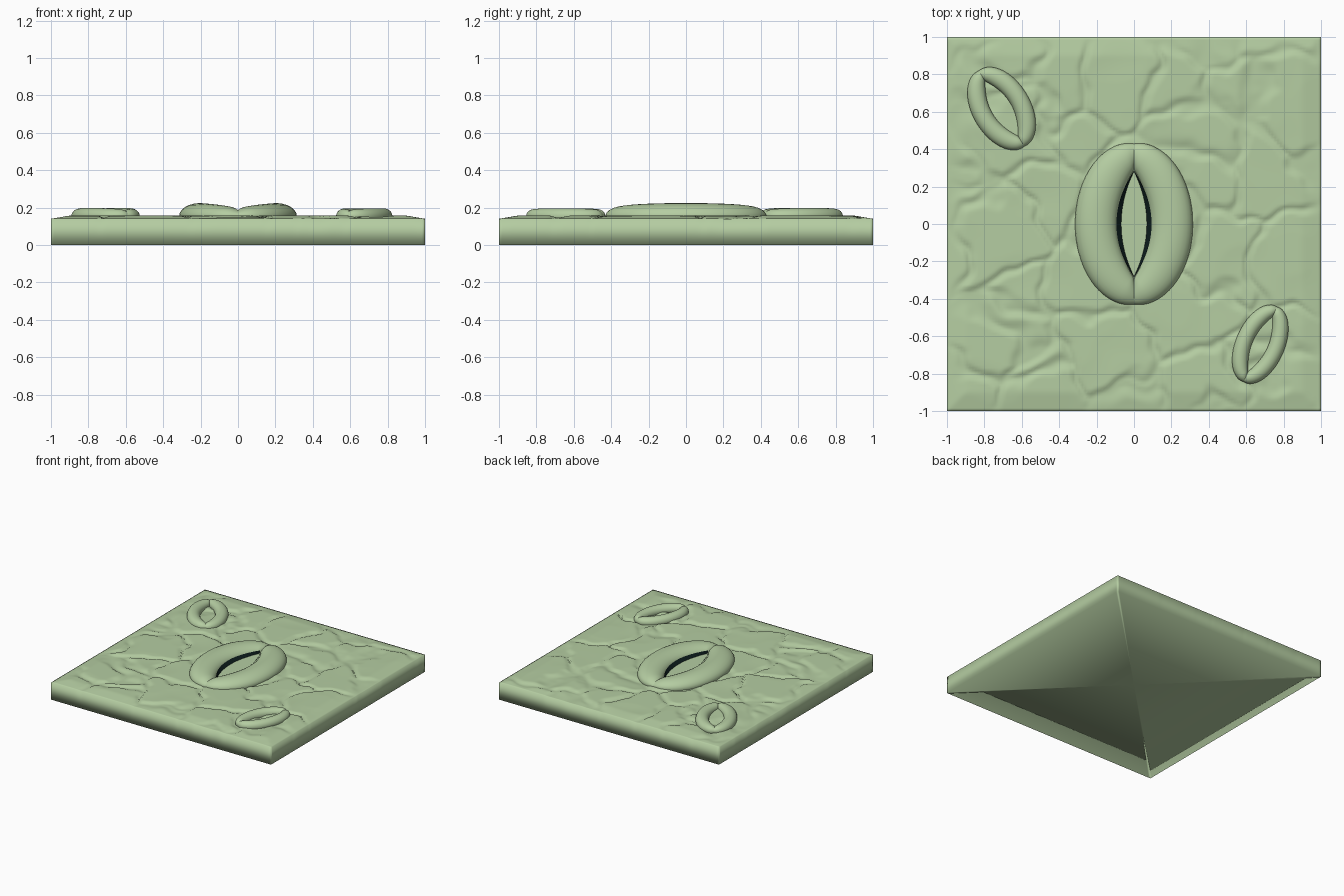
import bpy, bmesh, math
from mathutils import Vector, Matrix, noise

if "Cube" in bpy.data.objects:
    bpy.data.objects.remove(bpy.data.objects["Cube"])


def material(name, rgb):
    m = bpy.data.materials.new(name)
    m.diffuse_color = (*rgb, 1)
    m.use_nodes = True
    m.node_tree.nodes["Principled BSDF"].inputs["Base Color"].default_value = m.diffuse_color
    return m


LEAF = material("leaf green", (0.46, 0.61, 0.36))
DARK = material("pore dark green", (0.004, 0.012, 0.012))


def finish(name, bm, mat):
    bmesh.ops.recalc_face_normals(bm, faces=bm.faces)
    for f in bm.faces:
        f.smooth = True
    me = bpy.data.meshes.new(name)
    bm.to_mesh(me)
    bm.free()
    me.materials.append(mat)
    ob = bpy.data.objects.new(name, me)
    bpy.context.collection.objects.link(ob)
    return ob


def surface_height(x, y):
    # flat plateaus split by thin wandering wrinkles, dropping at the slab edge
    p = Vector((x, y, 0.3))
    warp = noise.noise_vector(p * 3.5) * 0.16 + noise.noise_vector(p * 9) * 0.05
    q = (p + warp) * 2.6
    q.z = 0.3
    d = noise.voronoi(q)[0]
    crack = max(0, 1 - (d[1] - d[0]) / 0.16)
    patch = max(0, noise.noise(p * 4.5))
    edge = min(1, (1 - max(abs(x), abs(y))) / 0.1)
    calm = min(1, max(0, (math.hypot(x / 0.2, y / 0.4) - 0.8) / 0.4))
    bump = 0.014 * crack * crack * (3 - 2 * crack) + 0.006 * patch
    return 0.14 + 0.017 * edge - bump * min(edge, calm)


# Leaf slab: wrinkled top, straight walls, flat underside
bm = bmesh.new()
bmesh.ops.create_grid(bm, x_segments=130, y_segments=130, size=1)
for v in bm.verts:
    v.co.z = surface_height(v.co.x, v.co.y)
rim = [e for e in bm.edges if e.is_boundary]
ext = bmesh.ops.extrude_edge_only(bm, edges=rim)["geom"]
for v in ext:
    if isinstance(v, bmesh.types.BMVert):
        v.co.z = 0
low = [e for e in ext if isinstance(e, bmesh.types.BMEdge) and e.is_boundary]
base = bmesh.ops.contextual_create(bm, geom=low)["faces"]
bmesh.ops.poke(bm, faces=base)
finish("leaf_slab", bm, LEAF)


def guard_cell(name, side, place, outer, inner, rz_mid, rz_end, zc):
    # half ring whose section spans from a lens-shaped slit to an oval outline
    bm = bmesh.new()
    n, m = 40, 24
    rings = []
    for i in range(n + 1):
        t = math.pi * (i / n - 0.5)
        c, s = max(0, math.cos(t)), math.sin(t)
        po = Vector((outer[0] * c ** 0.95, outer[1] * s, 0))
        pi_ = Vector((inner[0] * c * c, inner[1] * s, 0))
        pinch = 0.9 + 0.1 * min(1, c / 0.2)      # crease where the halves meet
        mid, half = (po + pi_) / 2, (po - pi_) / 2 * pinch
        rz = (rz_end + (rz_mid - rz_end) * c ** 0.6) * pinch
        ring = []
        for k in range(m):
            a = 2 * math.pi * k / m
            p = mid + half * math.cos(a) + Vector((0, 0, zc + rz * math.sin(a)))
            p.x *= side
            ring.append(bm.verts.new(place @ p))
        rings.append(ring)
    for r0, r1 in zip(rings, rings[1:]):
        for k in range(m):
            bm.faces.new((r0[k], r0[(k + 1) % m], r1[(k + 1) % m], r1[k]))
    bm.faces.new(rings[0])
    bm.faces.new(rings[-1])
    ob = finish(name, bm, LEAF)
    for f in list(ob.data.polygons)[-2:]:
        f.use_smooth = False


# name, centre, turn, outline radii, slit radii, mid/end heights
pores = [
    ("main", (0, 0), 0, (0.315, 0.437), (0.09, 0.29), 0.07, 0.036),
    ("back_left", (-0.708, 0.617), 31, (0.155, 0.240), (0.055, 0.17), 0.044, 0.03),
    ("front_right", (0.675, -0.643), -24, (0.130, 0.223), (0.042, 0.158), 0.042, 0.03),
]
for name, (x, y), turn, outer, inner, rm, re in pores:
    place = Matrix.Translation((x, y, 0)) @ Matrix.Rotation(math.radians(turn), 4, "Z")
    for side, word in ((-1, "left"), (1, "right")):
        guard_cell(f"{name}_guard_cell_{word}", side, place, outer, inner, rm, re, 0.154)

# Dark sloping lining of the main slit, leaving the green floor visible
bm = bmesh.new()
for side in (-1, 1):
    rows = []
    for i in range(33):
        t = math.pi * (i / 32 - 0.5)
        c, s = math.cos(t), math.sin(t)
        rows.append([bm.verts.new((side * w * c * c, l * s, z))
                     for w, l, z in ((0.064, 0.28, 0.153), (0.094, 0.285, 0.18))])
    for a, b in zip(rows, rows[1:]):
        f = (a[0], a[1], b[1], b[0])
        bm.faces.new(f if side < 0 else f[::-1])
finish("pore_lining", bm, DARK)
